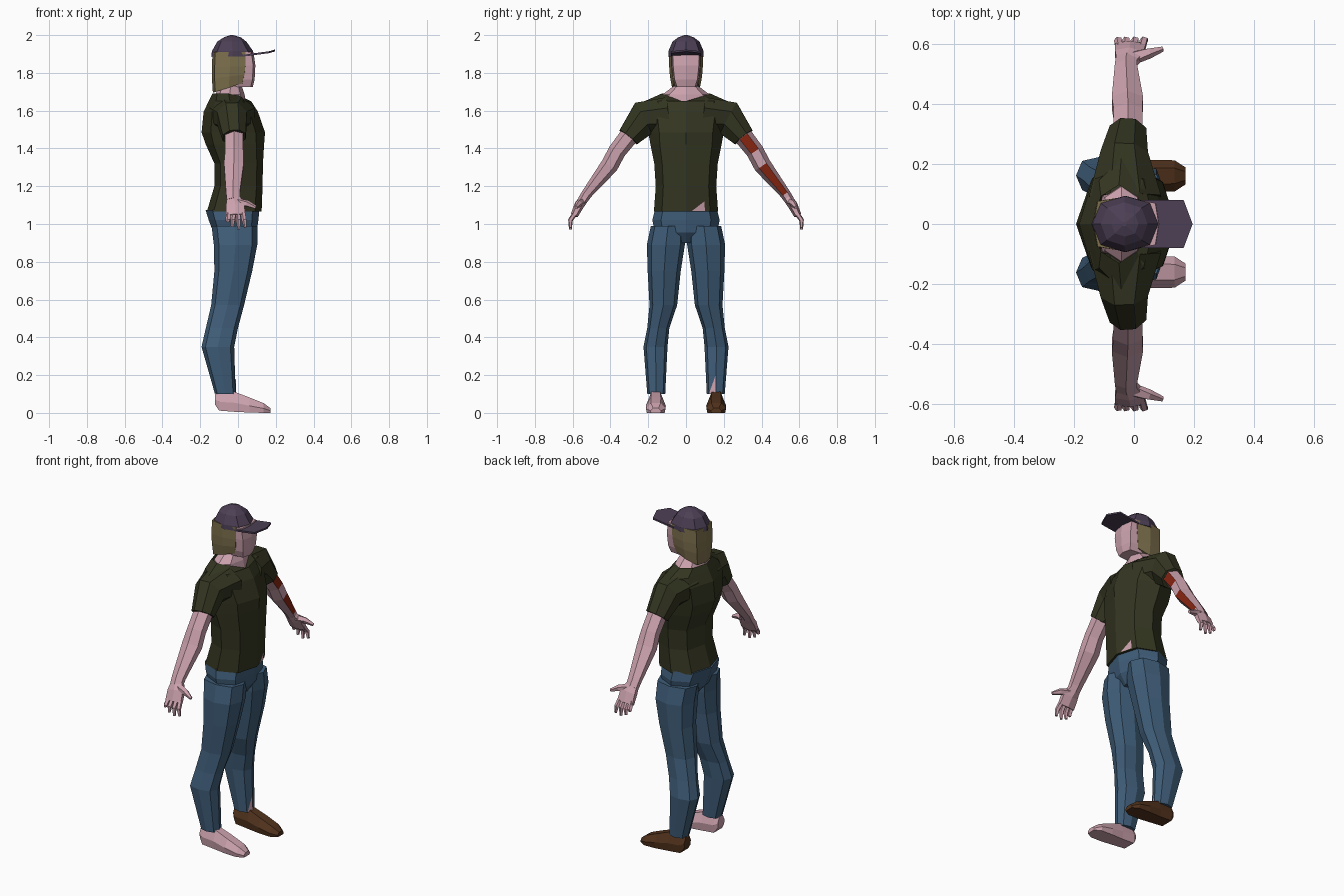
import bpy, bmesh, math
from mathutils import Vector
from mathutils.bvhtree import BVHTree


def material(name, rgb):
    m = bpy.data.materials.new(name)
    m.diffuse_color = (*rgb, 1)
    return m


SKIN = material("skin pink", (0.60, 0.36, 0.42))
SHIRT = material("dark olive", (0.034, 0.036, 0.015))
JEANS = material("denim blue", (0.05, 0.11, 0.19))
HAIR = material("dirty blond", (0.21, 0.165, 0.075))
CAP = material("dusky purple", (0.072, 0.05, 0.09))
SHOE = material("brown leather", (0.085, 0.033, 0.012))
RED = material("wound red", (0.24, 0.018, 0.005))


def finish(name, bm, *mats):
    me = bpy.data.meshes.new(name)
    bm.to_mesh(me)
    ob = bpy.data.objects.new(name, me)
    for m in mats:
        me.materials.append(m)
    bpy.context.collection.objects.link(ob)
    return bm


def loft(name, rings, *mats, rule=None, top=True):
    """Skin a list of point rings; rule(segment, normal) marks second-colour faces."""
    bm = bmesh.new()
    vs = [[bm.verts.new(p) for p in r] for r in rings]
    n = len(vs[0])
    seg = {}
    for i in range(len(vs) - 1):
        for j in range(n):
            k = (j + 1) % n
            seg[bm.faces.new((vs[i][j], vs[i][k], vs[i + 1][k], vs[i + 1][j]))] = i
    bm.faces.new(vs[0])
    if top:
        bm.faces.new(vs[-1])
    bmesh.ops.recalc_face_normals(bm, faces=bm.faces[:])
    if rule:
        for f, i in seg.items():
            f.material_index = int(rule(i, f.normal))
    return finish(name, bm, *mats)


def oval(z, x0, x1, hy, yc=0.0, k=1.0, slope=0.0):
    """Horizontal eight-sided ring; k squares the corners, slope tilts it along x."""
    pts = []
    for j in range(8):
        a = j * math.pi / 4
        q = k if j % 2 else 1
        x = (x0 + x1) / 2 + (x1 - x0) / 2 * math.cos(a) * q
        pts.append(Vector((x, yc + hy * math.sin(a) * q, z + slope * (x - x0))))
    return pts


def tube(path, n=6):
    """Rings (x, y, z, radius_x, radius_across) swept along a path."""
    c = [Vector(p[:3]) for p in path]
    rings = []
    for i, p in enumerate(path):
        t = (c[min(i + 1, len(c) - 1)] - c[max(i - 1, 0)]).normalized()
        u = Vector((1, 0, 0))
        u = (u - t * u.dot(t)).normalized()
        v = t.cross(u)
        rings.append([c[i] + u * p[3] * math.cos(a) + v * p[4] * math.sin(a)
                      for a in ((j + 0.5) * math.tau / n for j in range(n))])
    return rings


def flip(rings, s):
    return [[Vector((p[0], p[1] * s, p[2])) for p in r] for r in rings]


def tear(name, bm, yz):
    """Thin patch of skin laid on the front of a garment."""
    tree = BVHTree.FromBMesh(bm)
    pb = bmesh.new()
    pts = []
    for y, z in yz:
        hit = tree.ray_cast(Vector((1, y, z)), Vector((-1, 0, 0)))[0]
        pts.append(pb.verts.new(((hit.x if hit else 0) + 0.004, y, z)))
    f = pb.faces.new(pts)
    f.normal_update()
    if f.normal.x < 0:
        f.normal_flip()
    finish(name, pb, SKIN)


# Shirt body with a dipped front neckline
body = [oval(z, a, b, h, k=k) for z, a, b, h, k in (
    (1.065, -0.165, 0.125, 0.170, 1.06), (1.20, -0.125, 0.130, 0.160, 1.06),
    (1.32, -0.125, 0.132, 0.168, 1.06), (1.42, -0.170, 0.138, 0.188, 1.04),
    (1.485, -0.193, 0.143, 0.200, 1.0), (1.595, -0.182, 0.105, 0.225, 0.97),
    (1.65, -0.155, 0.07, 0.22, 0.93), (1.69, -0.135, 0.035, 0.13, 1.0))]
body[-1][0] += Vector((0.015, 0, -0.05))
body[-1][1].z -= 0.012
body[-1][7].z -= 0.012
shirt = loft("shirt_body", body, SHIRT, top=False)
tear("shirt_tear", shirt, ((0.03, 1.068), (0.10, 1.068), (0.098, 1.12)))

# Neck and upper chest
loft("neck", [oval(z, a, b, h) for z, a, b, h in (
    (1.62, -0.13, 0.045, 0.135), (1.685, -0.12, 0.035, 0.125),
    (1.73, -0.10, 0.02, 0.066), (1.80, -0.09, 0.03, 0.06))], SKIN)

# Face, hair, cap
loft("face", [oval(z, -0.08, b, h, k=1.22) for z, b, h in (
    (1.725, 0.078, 0.055), (1.765, 0.088, 0.070),
    (1.84, 0.092, 0.079), (1.91, 0.082, 0.081))], SKIN)
loft("hair", [oval(z, a, b, h, k=1.2, slope=s) for z, a, b, h, s in (
    (1.695, -0.133, 0.035, 0.074, 0.32), (1.77, -0.138, 0.048, 0.085, 0.12),
    (1.83, -0.138, 0.053, 0.089, 0.03), (1.91, -0.135, 0.055, 0.089, 0))], HAIR)
loft("cap_crown", [oval(z, a, b, h, k=1.05) for z, a, b, h in (
    (1.888, -0.142, 0.085, 0.094), (1.915, -0.138, 0.080, 0.093),
    (1.965, -0.110, 0.045, 0.072), (1.988, -0.075, 0.015, 0.042),
    (2.0, -0.040, -0.025, 0.008))], CAP)
outline = ((0.03, -0.08), (0.165, -0.08), (0.195, 0), (0.165, 0.08), (0.03, 0.08))
loft("cap_brim", [[(x, y, 1.892 + dz + 0.13 * (x - 0.03) - 0.8 * y * y) for x, y in outline]
                  for dz in (0, 0.01)], CAP)

# Jeans seat
loft("jeans_seat", [oval(z, a, b, h, k=1.05) for z, a, b, h in (
    (0.90, -0.08, 0.06, 0.07), (0.955, -0.13, 0.098, 0.165),
    (1.02, -0.155, 0.108, 0.178), (1.075, -0.172, 0.113, 0.165))], JEANS)

for s, side in ((1, "left"), (-1, "right")):
    # Jeans leg: height, back, front, inner, outer
    leg = [oval(z, a, b, (o - i) / 2, (o + i) / 2, 1.08) for z, a, b, i, o in (
        (0.10, -0.122, -0.013, 0.110, 0.205), (0.35, -0.193, -0.020, 0.098, 0.225),
        (0.45, -0.170, 0.000, 0.088, 0.205), (0.57, -0.142, 0.032, 0.047, 0.193),
        (0.75, -0.125, 0.075, 0.028, 0.203), (0.89, -0.128, 0.102, 0.006, 0.207),
        (0.99, -0.140, 0.104, 0.004, 0.186))]
    bm = loft(side + "_jeans_leg", flip(leg, s), JEANS)
    if s > 0:
        tear("jeans_tear", bm, ((0.122, 0.103), (0.155, 0.103), (0.157, 0.20)))

    # Foot: station, sole, top, half width
    foot = [[(x, 0.16 + f * h, a + g * (b - a)) for f, g in (
        (-0.9, 0), (0.9, 0), (1, 0.45), (0.5, 1), (-0.5, 1), (-1, 0.45))]
        for x, a, b, h in ((-0.122, 0.045, 0.105, 0.032), (-0.10, 0.012, 0.115, 0.043),
                           (-0.02, 0.006, 0.112, 0.046), (0.06, 0.002, 0.082, 0.053),
                           (0.135, 0, 0.052, 0.052), (0.172, 0, 0.025, 0.028))]
    loft("left_shoe" if s > 0 else "right_bare_foot", flip(foot, s), SHOE if s > 0 else SKIN)

    # Sleeve
    sleeve = tube(((-0.03, 0.09, 1.575, 0.13, 0.105), (-0.032, 0.225, 1.56, 0.085, 0.10),
                   (-0.02, 0.305, 1.46, 0.066, 0.064)), 8)
    loft(side + "_sleeve", flip(sleeve, s), SHIRT)

    # Arm, with wounds on the front of the left one
    arm = tube(((-0.025, 0.24, 1.545, 0.05, 0.045), (-0.02, 0.305, 1.462, 0.055, 0.05),
                (-0.02, 0.365, 1.385, 0.055, 0.047), (-0.022, 0.405, 1.31, 0.060, 0.047),
                (-0.027, 0.525, 1.160, 0.042, 0.028), (-0.025, 0.548, 1.125, 0.04, 0.026)))
    loft(side + "_arm", flip(arm, s), SKIN, RED,
         rule=lambda i, n, s=s: s > 0 and i in (1, 3) and n.x > 0.85)

    # Palm, fingers, thumb
    palm = tube(((-0.025, 0.54, 1.135, 0.04, 0.025), (-0.015, 0.565, 1.10, 0.056, 0.026),
                 (-0.012, 0.592, 1.045, 0.058, 0.020)))
    loft(side + "_palm", flip(palm, s), SKIN)
    for i, (x0, x1, z1) in enumerate(((-0.048, -0.058, 1.01), (-0.024, -0.03, 0.985),
                                      (0.002, 0.004, 0.972), (0.026, 0.04, 0.98))):
        finger = tube(((x0, 0.585, 1.06, 0.014, 0.014),
                       ((x0 + x1) / 2, 0.612, 1.02, 0.014, 0.013),
                       (x1, 0.612, z1, 0.008, 0.008)), 5)
        loft(f"{side}_finger_{i + 1}", flip(finger, s), SKIN)
    thumb = tube(((0.0, 0.555, 1.115, 0.025, 0.022), (0.05, 0.568, 1.108, 0.018, 0.018),
                  (0.095, 0.582, 1.088, 0.009, 0.009)), 5)
    loft(side + "_thumb", flip(thumb, s), SKIN)
